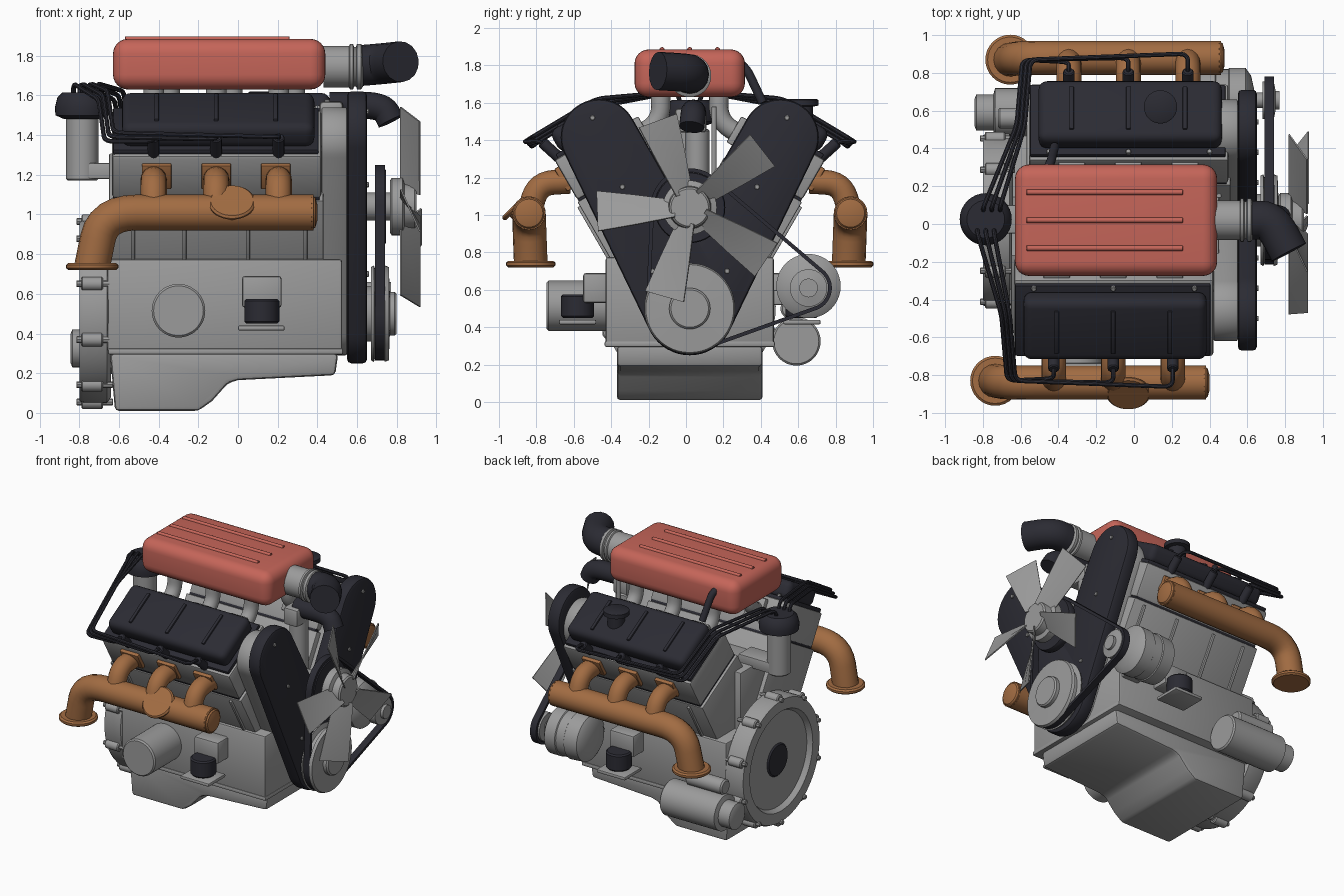
import bpy, bmesh
from math import sin, cos, pi, radians
from mathutils import Vector, Matrix
from mathutils.geometry import convex_hull_2d

cube = bpy.data.objects.get("Cube")
if cube:
    bpy.data.objects.remove(cube, do_unlink=True)

def material(name, rgb):
    m = bpy.data.materials.new(name)
    m.use_nodes = True
    m.diffuse_color = (*rgb, 1)
    m.node_tree.nodes["Principled BSDF"].inputs["Base Color"].default_value = (*rgb, 1)
    return m

GREY = material("cast_grey", (.33, .33, .33))
BLACK = material("satin_black", (.024, .024, .033))
RED = material("soft_red", (.56, .13, .10))
BROWN = material("rusty_brown", (.36, .15, .055))
ID = Matrix.Identity(4)
MID, CRANK = .02, .51          # engine centre line in y, crank height
parts = []

def finish(name, mat, bm, M=ID, bevel=0, segs=2):
    bm.transform(M)
    bmesh.ops.recalc_face_normals(bm, faces=bm.faces)
    me = bpy.data.meshes.new(name)
    bm.to_mesh(me)
    bm.free()
    me.materials.append(mat)
    ob = bpy.data.objects.new(name, me)
    bpy.context.collection.objects.link(ob)
    if bevel:
        b = ob.modifiers.new("bevel", 'BEVEL')
        b.width, b.segments, b.limit_method = bevel, segs, 'ANGLE'
    parts.append(ob)
    return ob

def box(name, mat, x, y, z, M=ID, bevel=.008, segs=2):
    bm = bmesh.new()
    bmesh.ops.create_cube(bm, size=1)
    for v in bm.verts:
        v.co = [a[0] if c < 0 else a[1] for c, a in zip(v.co, (x, y, z))]
    return finish(name, mat, bm, M, bevel, segs)

def prism(name, mat, outline, push, bevel=.01):
    """Closed outline of 3D points pushed along a vector."""
    bm = bmesh.new()
    f = bm.faces.new([bm.verts.new(p) for p in outline])
    ext = bmesh.ops.extrude_face_region(bm, geom=[f])["geom"]
    bmesh.ops.translate(bm, vec=push, verts=[g for g in ext if isinstance(g, bmesh.types.BMVert)])
    return finish(name, mat, bm, ID, bevel)

def lathe(name, mat, profile, origin, axis=(1, 0, 0), n=32, M=ID):
    """Profile of (distance along axis, radius), closed at both ends."""
    bm = bmesh.new()
    rings = [[bm.verts.new((r * cos(2 * pi * i / n), r * sin(2 * pi * i / n), t))
              for i in range(n)] for t, r in profile]
    for a, b in zip(rings, rings[1:]):
        for i in range(n):
            bm.faces.new((a[i], a[i - 1], b[i - 1], b[i]))
    bm.faces.new(rings[0])
    bm.faces.new(rings[-1])
    turn = Vector(axis).to_track_quat('Z', 'Y').to_matrix().to_4x4()
    return finish(name, mat, bm, M @ Matrix.Translation(origin) @ turn)

def rod(name, mat, a, b, r, n=32, M=ID):
    d = Vector(b) - Vector(a)
    e = min(.01, r * .2)
    return lathe(name, mat, [(0, r - e), (e, r), (d.length - e, r), (d.length, r - e)], a, d, n, M)

def tube(name, mat, pts, r, bend=.1, res=6):
    """Round pipe along a path with softened corners."""
    pts = [Vector(p) for p in pts]
    path = [pts[0]]
    for a, b, c in zip(pts, pts[1:], pts[2:]):
        p = b + (a - b).normalized() * min(bend, (a - b).length * .49)
        q = b + (c - b).normalized() * min(bend, (c - b).length * .49)
        path += [p.lerp(b, t / 6).lerp(b.lerp(q, t / 6), t / 6) for t in range(7)]
    path.append(pts[-1])
    cu = bpy.data.curves.new(name, 'CURVE')
    cu.dimensions, cu.bevel_depth, cu.bevel_resolution, cu.use_fill_caps = '3D', r, res, True
    sp = cu.splines.new('POLY')
    sp.points.add(len(path) - 1)
    for s, p in zip(sp.points, path):
        s.co = (*p, 1)
    cu.materials.append(mat)
    ob = bpy.data.objects.new(name, cu)
    bpy.context.collection.objects.link(ob)
    parts.append(ob)

def hull(circles, n=48):
    """Outline (y, z) wrapped round circles given as (y, z, radius)."""
    pts = [Vector((y + r * cos(2 * pi * i / n), z + r * sin(2 * pi * i / n)))
           for y, z, r in circles for i in range(n)]
    return [pts[i] for i in convex_hull_2d(pts)]

# Crankcase and stepped oil pan
box("crankcase", GREY, (-.66, .525), (-.43, .47), (.31, .775), bevel=.015)
box("pan_rail", GREY, (-.655, .53), (-.435, .475), (.295, .325))
pan = [(-.645, .3), (-.62, .01), (-.2, .01), (-.13, .06), (-.05, .15), (0, .165), (.49, .19), (.505, .3)]
prism("oil_pan", GREY, [(x, -.37, z) for x, z in pan], (0, .78, 0), .02)
box("block_valley", GREY, (-.62, .45), (-.2, .24), (.7, 1.2))

# Flywheel housing
lathe("flywheel_housing", GREY, [(-.64, .43), (-.66, .46), (-.78, .46), (-.8, .45), (-.8, .37),
                                 (-.765, .35), (-.765, .01)], (0, MID, CRANK), n=64)
rod("flywheel_bore", BLACK, (-.775, MID, CRANK), (-.7, MID, CRANK), .12)
for i in range(10):
    a = 2 * pi * (i + .5) / 10
    y, z = MID + .455 * cos(a), CRANK + .455 * sin(a)
    rod("housing_lug", GREY, (-.79, y, z), (-.68, y, z), .035, 16)
    rod("housing_bolt", GREY, (-.815, y, z), (-.63, y, z), .017, 8)

# The two cylinder banks with everything mounted on them
for s in (-1, 1):
    dx = .04 + .04 * s
    cyl_x = [dx + x for x in (-.425, -.11, .205)]
    M = Matrix.Translation((dx, MID, CRANK)) @ Matrix.Rotation(radians(-30 * s), 4, 'X')

    def out(a, b):
        return tuple(sorted((s * a, s * b)))

    def at(x, y, z):
        return (x, MID + s * y, z)

    box("cylinder_bank", GREY, (-.65, .43), (-.24, .24), (.1, .785), M)
    box("head_gasket", BLACK, (-.63, .41), (-.232, .232), (.78, .8), M, 0)
    box("cylinder_head", GREY, (-.635, .42), (-.235, .235), (.795, 1.04), M, .015)
    box("cover_flange", BLACK, (-.63, .405), (-.215, .215), (1.035, 1.065), M)
    box("valve_cover", BLACK, (-.585, .385), (-.185, .185), (1.05, 1.185), M, .045, 4)
    for x in (-.41, -.11, .19):
        box("cover_rib", BLACK, (x - .012, x + .012), (-.13, .13), (1.15, 1.197), M, .006)
        box("intake_flange", GREY, (x - .07, x + .07), out(-.27, -.22), (.86, 1.02), M)
        box("exhaust_flange", BROWN, (x - .075, x + .075), out(.23, .26), (.86, 1.0), M)
    for x in (-.53, -.11, .32):
        rod("cover_bolt", GREY, (x, -s * .2, 1.06), (x, -s * .2, 1.08), .014, 8, M)
    for x in (-.53, -.27, .05, .34):
        box("bank_rib", GREY, (x - .01, x + .01), out(.23, .255), (.42, .76), M, .004)

    # Timing cover arm and its backing plate
    arm = hull([(MID, .49, .24), (MID + s * .485, 1.415, .205)])
    prism("timing_cover", BLACK, [(.55, y, z) for y, z in arm], (.1, 0, 0), .02)
    back = hull([(MID, .49, .2), (MID + s * .47, 1.37, .17)])
    prism("timing_backplate", GREY, [(.42, y, z) for y, z in back], (.13, 0, 0))
    for y, z in ((.36, 1.15), (.52, 1.52), (.2, .7)):
        rod("timing_bolt", GREY, at(.645, y, z), at(.66, y, z), .014, 8)

    # Exhaust manifold
    tube("exhaust_manifold", BROWN, [at(.38 + dx, .86, 1.01), at(-.68 + dx, .86, 1.01),
                                     at(-.735 + dx, .85, .74)], .09, .17)
    lathe("manifold_end", BROWN, [(0, .09), (.02, .075), (.03, .04)], at(.37 + dx, .86, 1.01), n=24)
    lathe("exhaust_outlet", BROWN, [(0, .12), (.01, .132), (.025, .132), (.035, .12)],
          at(-.735 + dx, .85, .72), (0, 0, 1))
    for x in cyl_x:
        tube("exhaust_port", BROWN, [at(x, .64, 1.18), at(x, .81, 1.17), at(x, .86, 1.01)], .066, .09)
        tube("intake_runner", GREY, [at(x, .155, 1.68), at(x, .155, 1.5), at(x, .3, 1.41)], .052, .08)

    # Spark plug leads
    for i, x in enumerate(cyl_x):
        o = .022 * (i - 1)
        start = dx * .4 - .785 + 2 * o
        tube("plug_lead", BLACK, [at(start, .05, 1.6), at(start, .07, 1.66),
                                  at(-.68 + dx + o, .5, 1.6 + o), at(-.65 + dx + o, .85, 1.39 + o),
                                  at(x, .86 + o, 1.38 + o / 2), at(x, .80, 1.40),
                                  at(x, .72, 1.32)], .012, .05, 2)
        rod("plug_boot", BLACK, at(x, .79, 1.39), at(x, .68, 1.29), .03, 12)

    # Engine mount
    def side(a, b):
        return tuple(sorted((MID + s * a, MID + s * b)))
    box("mount_bracket", GREY, (.02, .22), side(.43, .57), (.53, .69), bevel=.015)
    rod("mount_rubber", BLACK, at(.12, .6, .45), at(.12, .6, .575), .088)
    box("mount_plate", GREY, (0, .235), side(.5, .7), (.415, .44))

# Intake plenum with ribs
box("intake_plenum", RED, (-.63, .44), (-.275, .315), (1.63, 1.885), bevel=.075, segs=6)
for y in (-.128, MID, .168):
    rod("plenum_rib", RED, (-.57, y, 1.884), (.26, y, 1.884), .014, 12)

# Throttle body, air elbow, breather and coolant outlet
lathe("throttle_body", GREY, [(0, .105), (.13, .105), (.135, .115), (.15, .115), (.155, .1),
                              (.165, .1), (.17, .115), (.19, .115), (.2, .1)], (.43, MID, 1.745))
tube("air_elbow", BLACK, [(.61, MID, 1.75), (.73, MID, 1.76), (.82, -.15, 1.77)], .103, .11)
tube("breather_hose", BLACK, [(-.46, .29, 1.81), (-.44, .33, 1.77), (-.42, .41, 1.6)], .024, .03)
box("thermostat_housing", GREY, (.41, .53), (-.06, .11), (1.44, 1.57), bevel=.02)
rod("coolant_riser", GREY, (.46, .06, .95), (.46, .06, 1.46), .065)
rod("coolant_line", GREY, (.45, .15, 1.18), (.45, .15, 1.58), .014, 12)
tube("coolant_hose", BLACK, [(.46, .04, 1.55), (.73, .04, 1.55), (.77, .03, 1.47)], .068, .1)

# Oil filler cap
lathe("filler_cap", BLACK, [(0, .06), (.1, .06), (.105, .088), (.135, .088), (.14, .08)], (.14, .62, 1.48), (0, 0, 1))

# Distributor
rod("distributor_body", GREY, (-.785, .025, 1.17), (-.785, .025, 1.5), .082)
lathe("distributor_cap", BLACK, [(0, .09), (.02, .135), (.06, .138), (.11, .125), (.135, .1)],
      (-.785, .025, 1.48), (0, 0, 1))
box("distributor_arm", GREY, (-.78, -.5), (-.05, .1), (1.18, 1.26))

# Oil filter, turbo blanking disc and starter motor
rod("oil_filter", GREY, (-.3, -.42, .515), (-.3, -.745, .515), .135, 48)
rod("manifold_disc_neck", BROWN, (-.03, -.83, 1.0), (-.03, -.9, 1.07), .085)
rod("manifold_disc", BROWN, (-.03, -.885, 1.05), (-.03, -.905, 1.07), .117, 40)
lathe("starter_motor", GREY, [(-.845, .07), (-.835, .095), (-.745, .095), (-.735, .13),
                              (-.29, .13), (-.28, .12)], (0, .59, .325))
rod("starter_solenoid", GREY, (-.72, .56, .5), (-.42, .56, .5), .055, 24)

# Alternator
lathe("alternator", GREY, [(.3, .12), (.33, .165), (.43, .172), (.435, .165), (.5, .165), (.505, .172),
                           (.59, .172), (.62, .13), (.64, .04), (.7, .04)], (0, .655, .62), n=40)
box("alternator_bracket", GREY, (.36, .5), (.4, .6), (.52, .6))

# Crank, fan and alternator pulleys with their belt
wheels = [(MID, .5, .225), (MID, 1.04, .2), (.655, .61, .115)]
lathe("crank_pulley", GREY, [(.63, .14), (.67, .14), (.67, .235), (.685, .243), (.695, .21), (.73, .21),
                             (.74, .243), (.76, .235), (.765, .11), (.79, .11), (.8, .1)], (0, MID, .5), n=48)
lathe("fan_pulley", BLACK, [(.69, .185), (.7, .19), (.735, .19), (.745, .185)], (0, MID, 1.04), n=40)
lathe("alternator_pulley", GREY, [(.68, .1), (.74, .1), (.75, .05), (.77, .05)], (0, .655, .61))
rod("fan_shaft", GREY, (.5, MID, 1.04), (.8, MID, 1.04), .07)
bm = bmesh.new()
loop = [[bm.verts.new((x, *p)) for p in hull(wheels)] for x in (.69, .74)]
for i in range(len(loop[0])):
    bm.faces.new((loop[0][i], loop[0][i - 1], loop[1][i - 1], loop[1][i]))
solid = finish("drive_belt", BLACK, bm).modifiers.new("thickness", 'SOLIDIFY')
solid.thickness, solid.offset = .02, 0

# Fan with five pitched blades
lathe("fan_hub", GREY, [(.765, .13), (.775, .145), (.83, .145), (.84, .115), (.89, .11), (.9, .1)], (0, MID, 1.04))
for i in range(5):
    a = radians(38 + 72 * i)
    bm = bmesh.new()
    radial, tangent = Vector((0, cos(a), sin(a))), Vector((0, -sin(a), cos(a)))
    rows = [[bm.verts.new(Vector((.872 + w * .048, MID, 1.04)) + radial * r + tangent * w * half)
             for w in (-1, 0, 1)] for r, half in ((.08, .045), (.3, .08), (.495, .107))]
    for p, q in zip(rows, rows[1:]):
        for j in range(2):
            bm.faces.new((p[j], p[j + 1], q[j + 1], q[j]))
    finish("fan_blade", GREY, bm).modifiers.new("thickness", 'SOLIDIFY').thickness = .008

# Turn pipes into meshes and shade everything
bpy.ops.object.select_all(action='DESELECT')
for ob in parts:
    ob.select_set(True)
bpy.context.view_layer.objects.active = next(o for o in parts if o.type == 'CURVE')
bpy.ops.object.convert(target='MESH')
bpy.ops.object.shade_smooth_by_angle(angle=radians(35))
